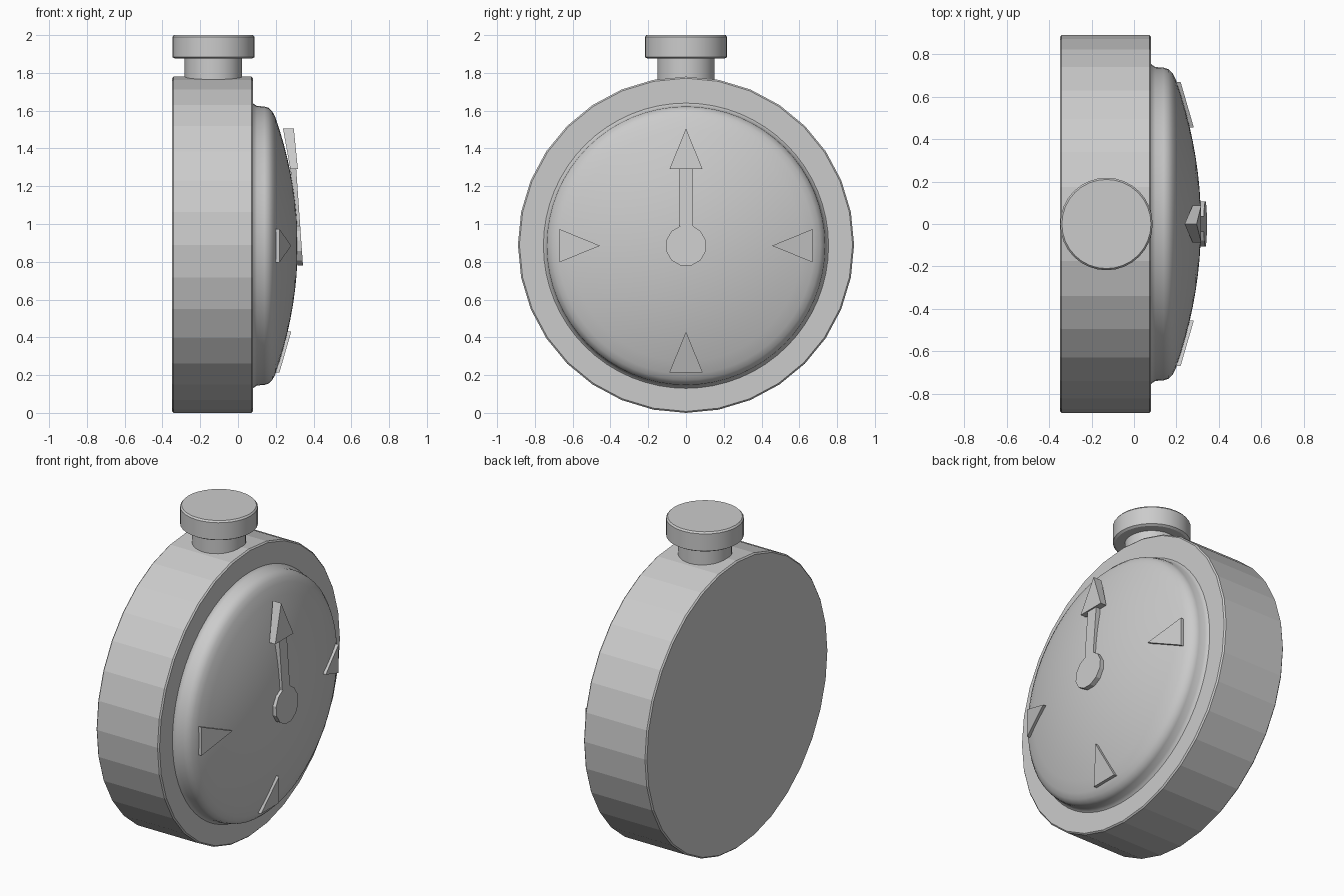
import bpy, bmesh, math
from mathutils import Vector, Matrix

cube = bpy.data.objects.get("Cube")
if cube:
    bpy.data.objects.remove(cube, do_unlink=True)

grey = bpy.data.materials.new("plain grey")
grey.use_nodes = True
colour = (0.6, 0.6, 0.6, 1)
grey.diffuse_color = colour
grey.node_tree.nodes["Principled BSDF"].inputs["Base Color"].default_value = colour

CENTRE = 0.89          # height of the dial axis
ALONG_X = Matrix.Rotation(math.pi / 2, 4, 'Y')


def finish(name, bm, smooth_angle=None):
    bmesh.ops.recalc_face_normals(bm, faces=bm.faces)
    mesh = bpy.data.meshes.new(name)
    bm.to_mesh(mesh)
    bm.free()
    mesh.materials.append(grey)
    obj = bpy.data.objects.new(name, mesh)
    bpy.context.collection.objects.link(obj)
    if smooth_angle:
        bpy.ops.object.select_all(action='DESELECT')
        obj.select_set(True)
        bpy.context.view_layer.objects.active = obj
        bpy.ops.object.shade_smooth_by_angle(angle=math.radians(smooth_angle))
    return obj


def turned(name, profile, sides, matrix, smooth_angle=None):
    """Lathe (radius, height) pairs about z, cap both ends, then place."""
    bm = bmesh.new()
    rings = []
    for r, h in profile:
        rings.append([bm.verts.new((r * math.cos(a), r * math.sin(a), h))
                      for a in (2 * math.pi * i / sides for i in range(sides))])
    for low, high in zip(rings, rings[1:]):
        for i in range(sides):
            j = (i + 1) % sides
            bm.faces.new((low[i], low[j], high[j], high[i]))
    bm.faces.new(rings[0])
    bm.faces.new(rings[-1])
    bmesh.ops.transform(bm, matrix=matrix, verts=bm.verts)
    return finish(name, bm, smooth_angle)


def plate(name, outline, front, back):
    """Prism from (y, z) outline; front and back give x at each point."""
    bm = bmesh.new()
    a = [bm.verts.new((front(y, z), y, z)) for y, z in outline]
    b = [bm.verts.new((back(y, z), y, z)) for y, z in outline]
    bm.faces.new(a)
    bm.faces.new(b[::-1])
    for i in range(len(a)):
        j = (i + 1) % len(a)
        bm.faces.new((a[i], b[i], b[j], a[j]))
    return finish(name, bm)


# Faceted case
on_axis = Matrix.Translation((0, 0, CENTRE)) @ ALONG_X
turned("case", [(0.882, -0.35), (0.89, -0.342), (0.89, 0.072), (0.882, 0.08)], 32, on_axis)

# Domed glass with a small flared foot and a rounded shoulder
glass = [(0.76, 0.075), (0.75, 0.085), (0.74, 0.1), (0.737, 0.14), (0.73, 0.162),
         (0.71, 0.182), (0.68, 0.198)]
for i in range(1, 10):
    r = 0.68 * (1 - i / 9) + 0.01
    glass.append((r, 0.316 - 0.118 * (r / 0.68) ** 2))
turned("dial_dome", glass, 64, Matrix.Translation((0, 0, CENTRE - 0.005)) @ ALONG_X, 50)

# Winding crown on its neck
above = Matrix.Translation((-0.13, 0, 0))
turned("crown_neck", [(0.152, 1.74), (0.152, 1.89)], 32, above, 30)
turned("crown", [(0.205, 1.876), (0.218, 1.884), (0.218, 1.99), (0.21, 2.0)], 32, above, 30)

# Hand: round hub and stem in one outline, plus a thicker arrowhead
HUB_Z = 0.885
hub = []
for i in range(11):
    a = math.radians(120 + 30 * i - 15)
    if i < 11:
        hub.append((0.109 * math.cos(a), HUB_Z + 0.109 * math.sin(a)))
outline = [(0.037, 0.99), (0.037, 1.3), (-0.037, 1.3), (-0.037, 0.99)] + hub


def hand_front(y, z):
    return 0.344 - 0.07 * (z - 0.78)


plate("hand", outline, hand_front, lambda y, z: hand_front(y, z) - 0.03)
plate("hand_arrowhead", [(-0.088, 1.29), (0.088, 1.29), (0, 1.505)],
      lambda y, z: 0.317 - 0.1 * (z - 1.29), lambda y, z: 0.277 - 0.18 * (z - 1.29))

# Hour markers: wedges lying on the dome, pointing inwards
for name, side in (("marker_right_side", Vector((1, 0))),
                   ("marker_left_side", Vector((-1, 0))),
                   ("marker_bottom", Vector((0, -1)))):
    across = Vector((-side.y, side.x))
    shape = [side * 0.67 + across * 0.088, side * 0.455, side * 0.67 - across * 0.088]

    def face(y, z, d=side):
        return 0.282 - 0.29 * (Vector((y, z - HUB_Z)).dot(d) - 0.455)

    plate(name, [(p.x, p.y + HUB_Z) for p in shape], face,
          lambda y, z: face(y, z) - 0.04)
